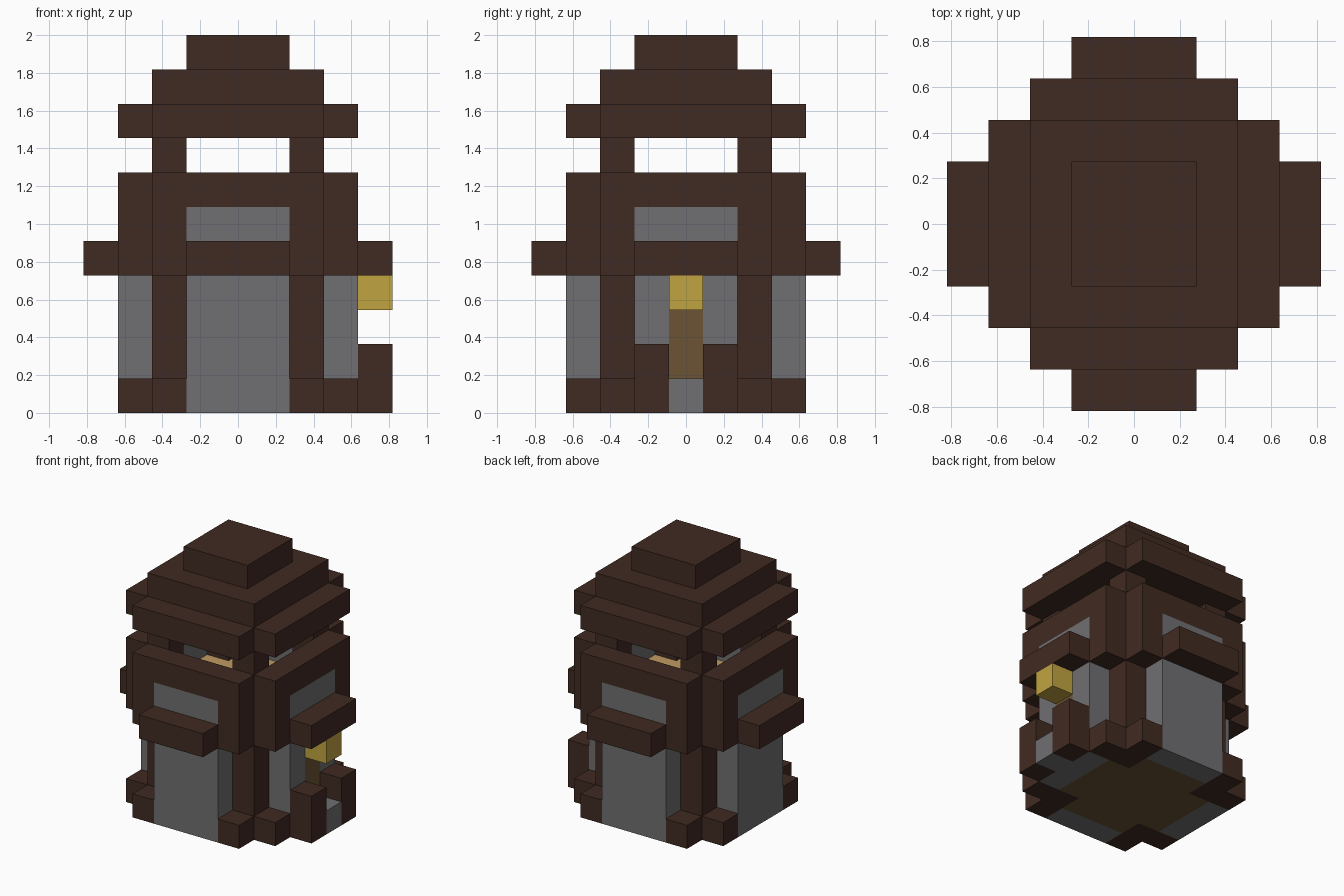
import bpy, bmesh
from mathutils import Matrix, Vector
from math import pi

U = 2 / 11  # edge of one building block

cube = bpy.data.objects.get("Cube")
if cube:
    bpy.data.objects.remove(cube, do_unlink=True)


def material(name, hex_code):
    def linear(c):
        return c / 12.92 if c <= 0.04045 else ((c + 0.055) / 1.055) ** 2.4
    col = [linear(int(hex_code[i:i + 2], 16) / 255) for i in (0, 2, 4)] + [1]
    m = bpy.data.materials.new(name)
    m.use_nodes = True
    m.diffuse_color = col
    m.node_tree.nodes["Principled BSDF"].inputs["Base Color"].default_value = col
    return m


DARK = material("dark timber", "402A22")
STONE = material("grey stone", "706F72")
WOOD = material("brown wood", "6B5435")
TAN = material("tan planks", "C09A62")
GOLD = material("lamp yellow", "C0A440")


def part(name, mat, boxes, turns=1):
    """Boxes as inclusive block ranges (x, y, z), repeated by quarter turns."""
    bm = bmesh.new()
    for k in range(turns):
        turn = Matrix.Rotation(k * pi / 2, 4, "Z")
        for ranges in boxes:
            low = Vector([r[0] for r in ranges])
            high = Vector([r[1] + 1 for r in ranges])
            mid = (low + high) / 2 - Vector((0.5, 0.5, 0))
            bmesh.ops.create_cube(bm, size=U, matrix=turn @ Matrix.Translation(mid * U)
                                  @ Matrix.Diagonal((*(high - low), 1)))
    mesh = bpy.data.meshes.new(name)
    bm.to_mesh(mesh)
    bm.free()
    mesh.materials.append(mat)
    obj = bpy.data.objects.new(name, mesh)
    bpy.context.collection.objects.link(obj)
    return obj


def at(n):
    return (n, n)


MID, WIDE = (-1, 1), (-2, 2)

# Ground floor: planks, corner posts and their feet
part("ground_floor", WOOD, [(MID, WIDE, at(0)), (at(-2), MID, at(0)), (at(2), MID, at(0))])
part("corner_posts", DARK, [(at(2), at(2), (0, 7))], 4)
part("post_feet", DARK, [(at(3), at(2), at(0)), (at(2), at(3), at(0))], 4)

# Stone walls, with a doorway on the left side
for name, y in (("front_wall", -3), ("back_wall", 3)):
    part(name, STONE, [(MID, at(y), (0, 3))])
part("right_wall", STONE, [(at(-3), MID, (0, 3))])
part("left_wall", STONE, [(at(3), at(-1), (0, 3)), (at(3), at(1), (0, 3)),
                          (at(3), at(0), at(0)), (at(3), at(0), at(3))])

# Entrance: door, step, flanking posts and lamp
part("door", WOOD, [(at(3), at(0), (1, 2))])
part("door_step", STONE, [(at(4), at(0), at(0))])
part("entrance_posts", DARK, [(at(4), at(s), (0, 1)) for s in (-1, 1)])
part("door_lamp", GOLD, [(at(4), at(0), at(3))])

# Upper storey: frames around stone panels, with ledges below them
part("upper_floor", TAN, [(MID, WIDE, at(4)), (at(-2), MID, at(4)), (at(2), MID, at(4))])
part("upper_frames", DARK, [(WIDE, at(3), at(4)), (WIDE, at(3), at(6)),
                            (at(-2), at(3), at(5)), (at(2), at(3), at(5))], 4)
part("upper_panels", STONE, [(MID, at(3), at(5))], 4)
part("ledges", DARK, [(MID, at(4), at(4))], 4)

# Stepped roof
part("roof_eaves", DARK, [(WIDE, WIDE, at(8))])
part("roof_eave_edges", DARK, [(WIDE, at(3), at(8))], 4)
part("roof_middle", DARK, [(WIDE, WIDE, at(9))])
part("roof_cap", DARK, [(MID, MID, at(10))])
